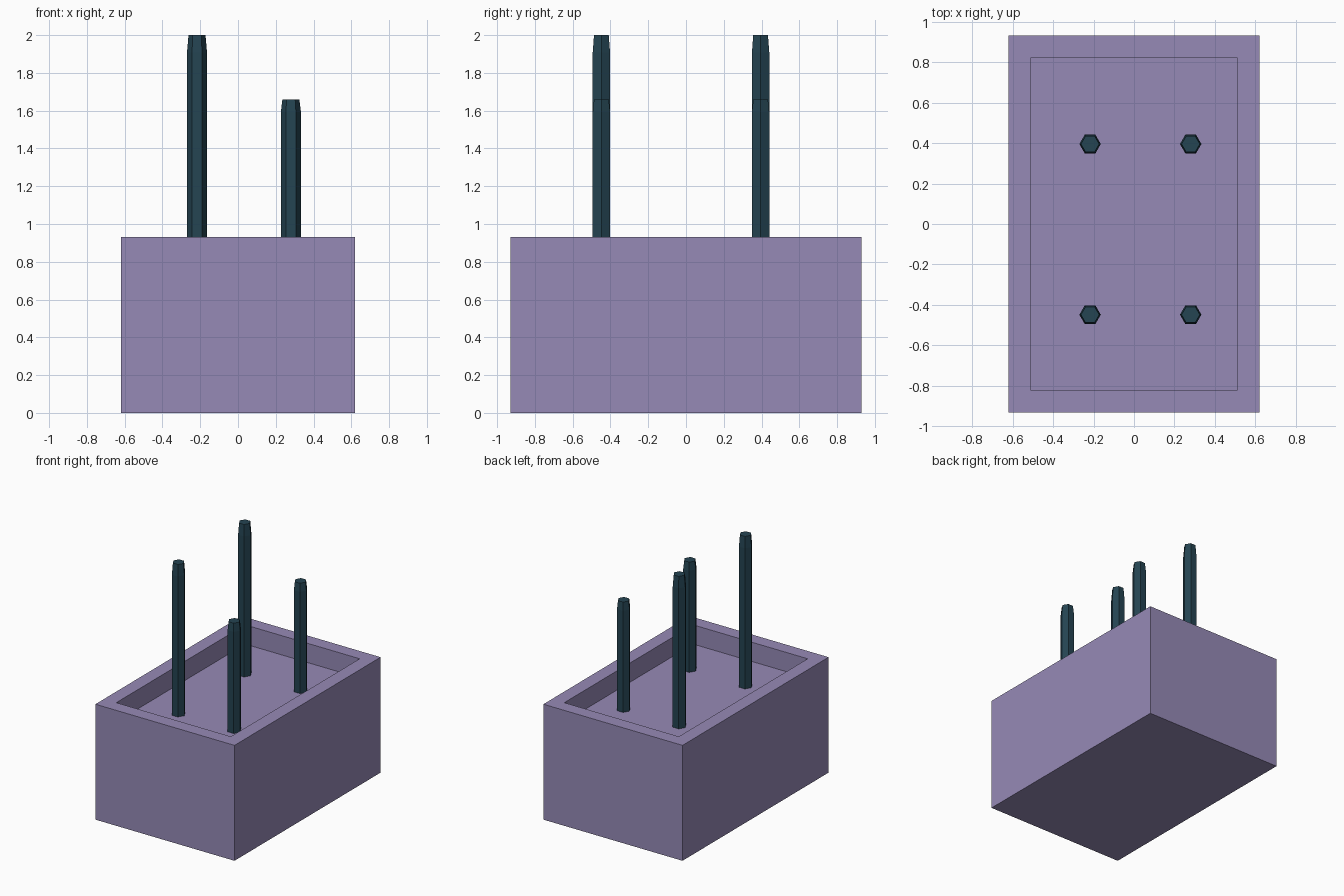
import bpy, bmesh, math

if "Cube" in bpy.data.objects:
    bpy.data.objects.remove(bpy.data.objects["Cube"])


def material(name, rgb):
    m = bpy.data.materials.new(name)
    m.diffuse_color = (*rgb, 1.0)
    m.use_nodes = True
    m.node_tree.nodes["Principled BSDF"].inputs["Base Color"].default_value = m.diffuse_color
    return m


def finish(bm, name, mat):
    bmesh.ops.recalc_face_normals(bm, faces=bm.faces)
    mesh = bpy.data.meshes.new(name)
    bm.to_mesh(mesh)
    bm.free()
    mesh.materials.append(mat)
    obj = bpy.data.objects.new(name, mesh)
    bpy.context.collection.objects.link(obj)
    return obj


purple = material("soft purple", (0.305, 0.254, 0.468))
teal = material("dark teal", (0.018, 0.058, 0.084))

W, D, H, WALL = 1.24, 1.86, 0.93, 0.155
FLOOR = H - 0.155

# Open tray block: a box whose top is inset to a rim and sunk
bm = bmesh.new()
bmesh.ops.create_cube(bm, size=1)
for v in bm.verts:
    v.co = (v.co.x * W, v.co.y * D, (v.co.z + 0.5) * H)
top = max(bm.faces, key=lambda f: f.calc_center_median().z)
bmesh.ops.inset_region(bm, faces=[top], thickness=WALL)
sunk = bmesh.ops.extrude_discrete_faces(bm, faces=[top])["faces"][0]
for v in sunk.verts:
    v.co.z = FLOOR
finish(bm, "block", purple)


# Hexagonal pin with a slightly tapered tip
def pin(name, x, y, tip):
    taper = 0.075 * (tip - FLOOR)
    rings = [(0.053, FLOOR), (0.053, tip - taper), (0.045, tip)]
    bm = bmesh.new()
    loops = [[bm.verts.new((x + r * math.cos(i * math.pi / 3),
                            y + r * math.sin(i * math.pi / 3), z))
              for i in range(6)] for r, z in rings]
    for a, b in zip(loops, loops[1:]):
        for i in range(6):
            j = (i + 1) % 6
            bm.faces.new((a[i], a[j], b[j], b[i]))
    bm.faces.new(loops[0][::-1])
    bm.faces.new(loops[-1])
    finish(bm, name, teal)


# Tall pair on the left, short pair on the right
for side, x, tip in (("tall", -0.217, 2.0), ("short", 0.28, 1.66)):
    for end, y in (("front", -0.448), ("back", 0.395)):
        pin(f"{side}_pin_{end}", x, y, tip)
